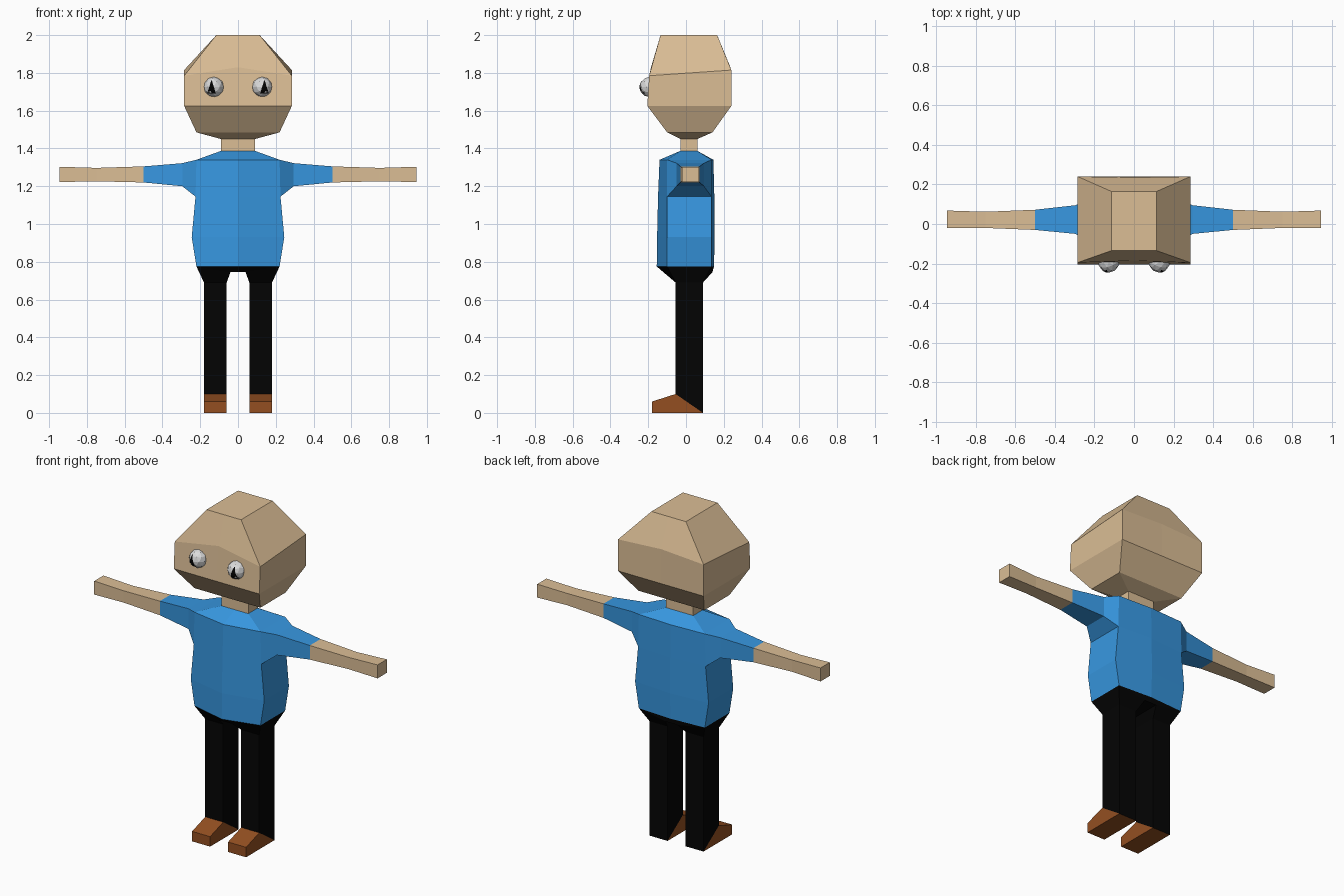
import bpy, bmesh, math
from mathutils import Vector

if "Cube" in bpy.data.objects:
    bpy.data.objects.remove(bpy.data.objects["Cube"])


def material(name, rgb):
    m = bpy.data.materials.new(name)
    m.diffuse_color = (*[(c / 255) ** 2.2 for c in rgb], 1)
    m.use_nodes = True
    m.node_tree.nodes["Principled BSDF"].inputs["Base Color"].default_value = m.diffuse_color
    return m


SKIN = material("skin", (218, 188, 148))
BLUE = material("blue_shirt", (58, 150, 224))
BLACK = material("black", (12, 12, 12))
BROWN = material("brown_leather", (146, 80, 38))
WHITE = material("eye_white", (218, 218, 218))


def finish(name, bm, mat, mirror=False, recalc=True):
    if recalc:
        bmesh.ops.recalc_face_normals(bm, faces=bm.faces[:])
    me = bpy.data.meshes.new(name)
    bm.to_mesh(me)
    bm.free()
    me.materials.append(mat)
    ob = bpy.data.objects.new(name, me)
    bpy.context.collection.objects.link(ob)
    if mirror:
        ob.modifiers.new("mirror", 'MIRROR')
    return ob


def loft(rings, start=True, end=True):
    """Join rings of points with quads, with optional end caps."""
    bm = bmesh.new()
    vs = [[bm.verts.new(p) for p in r] for r in rings]
    for a, b in zip(vs, vs[1:]):
        for i in range(len(a)):
            j = (i + 1) % len(a)
            bm.faces.new((a[i], a[j], b[j], b[i]))
    if start:
        bm.faces.new(vs[0])
    if end:
        bm.faces.new(vs[-1])
    return bm


def body_ring(x, z, front, back, mid_front, mid_back, zf=0, zb=0):
    """Six-sided ring; zf and zb lower the front and back corners."""
    return [(0, mid_front, z), (x, front, z - zf), (x, back, z - zb),
            (0, mid_back, z), (-x, back, z - zb), (-x, front, z - zf)]


def box_ring_x(x, y0, y1, z0, z1):
    return [(x, y0, z0), (x, y1, z0), (x, y1, z1), (x, y0, z1)]


def box_ring_z(z0, z1, x0, x1, y0, y1):
    """Rectangle with front height z0 and back height z1."""
    return [(x0, y0, z0), (x1, y0, z0), (x1, y1, z1), (x0, y1, z1)]


# Head and neck
finish("head", loft([
    body_ring(0.09, 1.45, -0.03, 0.06, -0.03, 0.06),
    body_ring(0.22, 1.485, -0.10, 0.14, -0.10, 0.14),
    body_ring(0.285, 1.625, -0.205, 0.24, -0.205, 0.24),
    body_ring(0.285, 1.83, -0.195, 0.24, -0.185, 0.235, 0.045, 0.015),
    body_ring(0.115, 2.0, -0.135, 0.165, -0.135, 0.165)]), SKIN)
finish("neck", loft([box_ring_z(z, z, -0.09, 0.09, -0.03, 0.06)
                     for z in (1.38, 1.452)], False, False), SKIN)

# Torso, open where the sleeves join
bm = loft([
    body_ring(0.22, 0.775, -0.10, 0.135, -0.155, 0.148),
    body_ring(0.245, 0.93, -0.10, 0.135, -0.153, 0.152),
    body_ring(0.225, 1.145, -0.10, 0.135, -0.148, 0.15),
    body_ring(0.22, 1.34, -0.10, 0.135, -0.14, 0.145),
    body_ring(0.09, 1.387, -0.03, 0.06, -0.03, 0.06)], False, True)
holes = [f for f in bm.faces if abs(f.calc_center_median().x) > 0.2
         and 1.15 < f.calc_center_median().z < 1.33]
bmesh.ops.delete(bm, geom=holes, context='FACES')
finish("torso", bm, BLUE)

# Sleeves and bare arms
cuff = box_ring_x(0.5, -0.03, 0.072, 1.22, 1.305)
finish("sleeves", loft([
    [(0.225, -0.10, 1.145), (0.225, 0.135, 1.145),
     (0.22, 0.135, 1.34), (0.22, -0.10, 1.34)],
    box_ring_x(0.295, -0.05, 0.095, 1.20, 1.322),
    cuff], False, False), BLUE, True)
finish("forearms", loft([
    cuff,
    box_ring_x(0.75, -0.02, 0.062, 1.226, 1.297),
    box_ring_x(0.945, -0.02, 0.068, 1.222, 1.303)], False), SKIN, True)

# Hips, half built and mirrored
bm = bmesh.new()
v = [bm.verts.new(p) for p in (
    (0, -0.155, 0.775), (0.22, -0.10, 0.775), (0.22, 0.135, 0.775), (0, 0.148, 0.775),
    (0.18, -0.055, 0.69), (0.18, 0.09, 0.69), (0.06, 0.09, 0.69), (0.06, -0.055, 0.69),
    (0.04, -0.12, 0.745), (0.04, 0.14, 0.745), (0, -0.12, 0.745), (0, 0.14, 0.745))]
for f in ((0, 1, 8, 10), (1, 4, 7, 8), (3, 2, 9, 11), (2, 5, 6, 9),
          (1, 2, 5, 4), (8, 7, 6, 9), (8, 9, 11, 10)):
    bm.faces.new([v[i] for i in f])
finish("hips", bm, BLACK, True)

# Legs, cut on a slope where they meet the shoes
finish("legs", loft([
    box_ring_z(0.69, 0.69, 0.06, 0.18, -0.055, 0.09),
    box_ring_z(0.1, 0.0, 0.06, 0.18, -0.055, 0.09)], False, False), BLACK, True)

# Wedge shoes
side = ((-0.18, 0), (-0.18, 0.06), (-0.055, 0.1), (0.09, 0))
finish("shoes", loft([[(x, y, z) for y, z in side] for x in (0.06, 0.18)]), BROWN, True)

# Eyes
centre, radius = Vector((0.128, -0.192, 1.725)), 0.054
bm = bmesh.new()
bmesh.ops.create_icosphere(bm, subdivisions=2, radius=radius)
bmesh.ops.translate(bm, verts=bm.verts[:], vec=centre)
finish("eyes", bm, WHITE, True)

# Triangular pupils, wrapped onto the eyes
bm = bmesh.new()
rows = []
for i in range(5):
    t = i / 4
    row = []
    for s in (-1, 0, 1):
        dx, dz = 0.012 + s * (0.002 + 0.021 * t), 0.034 - 0.068 * t
        dy = -math.sqrt((radius * 1.01) ** 2 - dx * dx - dz * dz)
        row.append(bm.verts.new(centre + Vector((dx, dy, dz))))
    rows.append(row)
for a, b in zip(rows, rows[1:]):
    for k in range(2):
        bm.faces.new((a[k], b[k], b[k + 1], a[k + 1]))
finish("pupils", bm, BLACK, True, recalc=False)
